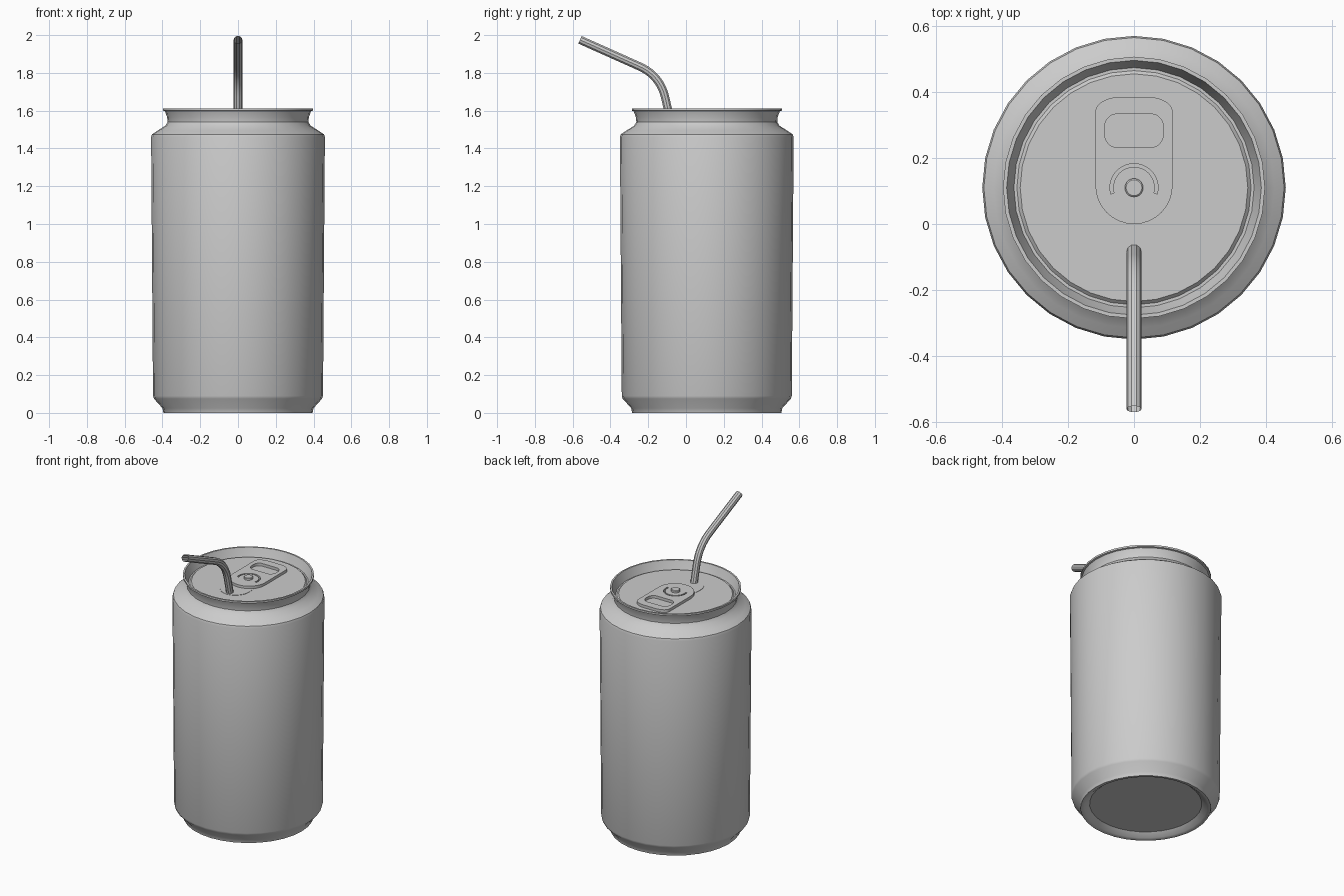
import bpy, bmesh
from math import sin, cos, pi, radians
from mathutils import Vector

if "Cube" in bpy.data.objects:
    bpy.data.objects.remove(bpy.data.objects["Cube"])

CY = 0.11      # can axis sits slightly behind the origin
LID_Z = 1.565


def smooth(ob, angle=32):
    bpy.ops.object.select_all(action='DESELECT')
    ob.select_set(True)
    bpy.context.view_layer.objects.active = ob
    bpy.ops.object.shade_smooth_by_angle(angle=radians(angle))


def lathe(name, profile, seg=32, y=CY):
    """Revolve (radius, z) points; radius 0 becomes a single pole."""
    bm = bmesh.new()
    rings = []
    for r, z in profile:
        n = seg if r > 0 else 1
        rings.append([bm.verts.new((r * cos(2*pi*i/seg), r * sin(2*pi*i/seg), z)) for i in range(n)])
    for a, b in zip(rings, rings[1:]):
        for i in range(seg):
            j = (i + 1) % seg
            quad = [a[i % len(a)], a[j % len(a)], b[j % len(b)], b[i % len(b)]]
            bm.faces.new(list(dict.fromkeys(quad)))
    bmesh.ops.recalc_face_normals(bm, faces=bm.faces)
    me = bpy.data.meshes.new(name)
    bm.to_mesh(me)
    bm.free()
    ob = bpy.data.objects.new(name, me)
    bpy.context.collection.objects.link(ob)
    ob.location.y = y
    smooth(ob)
    return ob


def rounded(hw, y0, y1, low, high, n=8):
    """Rounded rectangle outline with elliptical corners (rx, ry)."""
    pts = []
    corners = [(1, y0, low, 270), (1, y1, high, 0), (-1, y1, high, 90), (-1, y0, low, 180)]
    for sx, y, (rx, ry), start in corners:
        cx = sx * (hw - rx)
        cy = y + ry if y == y0 else y - ry
        for i in range(n + 1):
            t = radians(start + 90 * i / n)
            pts.append((cx + rx * cos(t), cy + ry * sin(t)))
    return pts


def curve_mesh(name, loops, closed, loc, **settings):
    cu = bpy.data.curves.new(name, 'CURVE')
    for key, value in settings.items():
        setattr(cu, key, value)
    for pts in loops:
        sp = cu.splines.new('POLY')
        sp.points.add(len(pts) - 1)
        for p, co in zip(sp.points, pts):
            co = tuple(co) + (0,) * (3 - len(co))
            p.co = (*co, 1)
        sp.use_cyclic_u = closed
    ob = bpy.data.objects.new(name, cu)
    bpy.context.collection.objects.link(ob)
    ob.location = loc
    bpy.ops.object.select_all(action='DESELECT')
    ob.select_set(True)
    bpy.context.view_layer.objects.active = ob
    bpy.ops.object.convert(target='MESH')
    ob = bpy.context.object
    smooth(ob)
    return ob


# Can wall with recessed base, shoulder, neck, rim and sunken lid
lathe("can_body", [
    (0, 0.03), (0.34, 0.03), (0.37, 0.005), (0.385, 0), (0.395, 0), (0.40, 0.025),
    (0.445, 0.075), (0.45, 0.09), (0.46, 1.46), (0.455, 1.475), (0.425, 1.495),
    (0.385, 1.52), (0.373, 1.54), (0.375, 1.565), (0.387, 1.597),
    (0.397, 1.60), (0.397, 1.612), (0.386, 1.612)])
lathe("can_lid", [
    (0.386, 1.612), (0.382, 1.60), (0.364, 1.555), (0.355, 1.555),
    (0.345, LID_Z), (0, LID_Z)])

# Faint mouth panel under the straw
curve_mesh("mouth_panel", [rounded(0.095, -0.12, 0.10, (0.095, 0.10), (0.095, 0.10))],
           True, (0, 0, LID_Z), dimensions='2D', fill_mode='BOTH', extrude=0.002)

# Pull tab with finger hole and curved tongue slot
arc = [radians(-15 + 210 * i / 20) for i in range(21)]
slot = [(0.073 * cos(t), CY + 0.073 * sin(t)) for t in arc]
slot += [(0.063 * cos(t), CY + 0.063 * sin(t)) for t in reversed(arc)]
curve_mesh("pull_tab", [
    rounded(0.117, 0.0, 0.385, (0.116, 0.117), (0.075, 0.045)),
    rounded(0.09, 0.233, 0.333, (0.035, 0.045), (0.035, 0.045)), slot],
    True, (0, 0, LID_Z + 0.009), dimensions='2D', fill_mode='BOTH', extrude=0.009)

# Rivet holding the tab
lathe("rivet", [(0.028, LID_Z), (0.028, 1.594), (0.024, 1.597), (0, 1.597)], 20)

# Bent drinking straw, open at the end
a, b, c = Vector((0, -0.135, 1.76)), Vector((0, -0.165, 1.80)), Vector((0, -0.25, 1.836))
a = Vector((0, -0.113, 1.68))
b = Vector((0, -0.143, 1.79))
path = [Vector((0, -0.083, 1.555))]
for i in range(11):
    t = i / 10
    path.append(a * (1 - t)**2 + b * 2 * t * (1 - t) + c * t * t)
path.append(Vector((0, -0.561, 1.975)))
curve_mesh("straw", [path], False, (0, 0, 0), dimensions='3D', fill_mode='FULL',
           bevel_depth=0.023, bevel_resolution=3, use_fill_caps=False)
